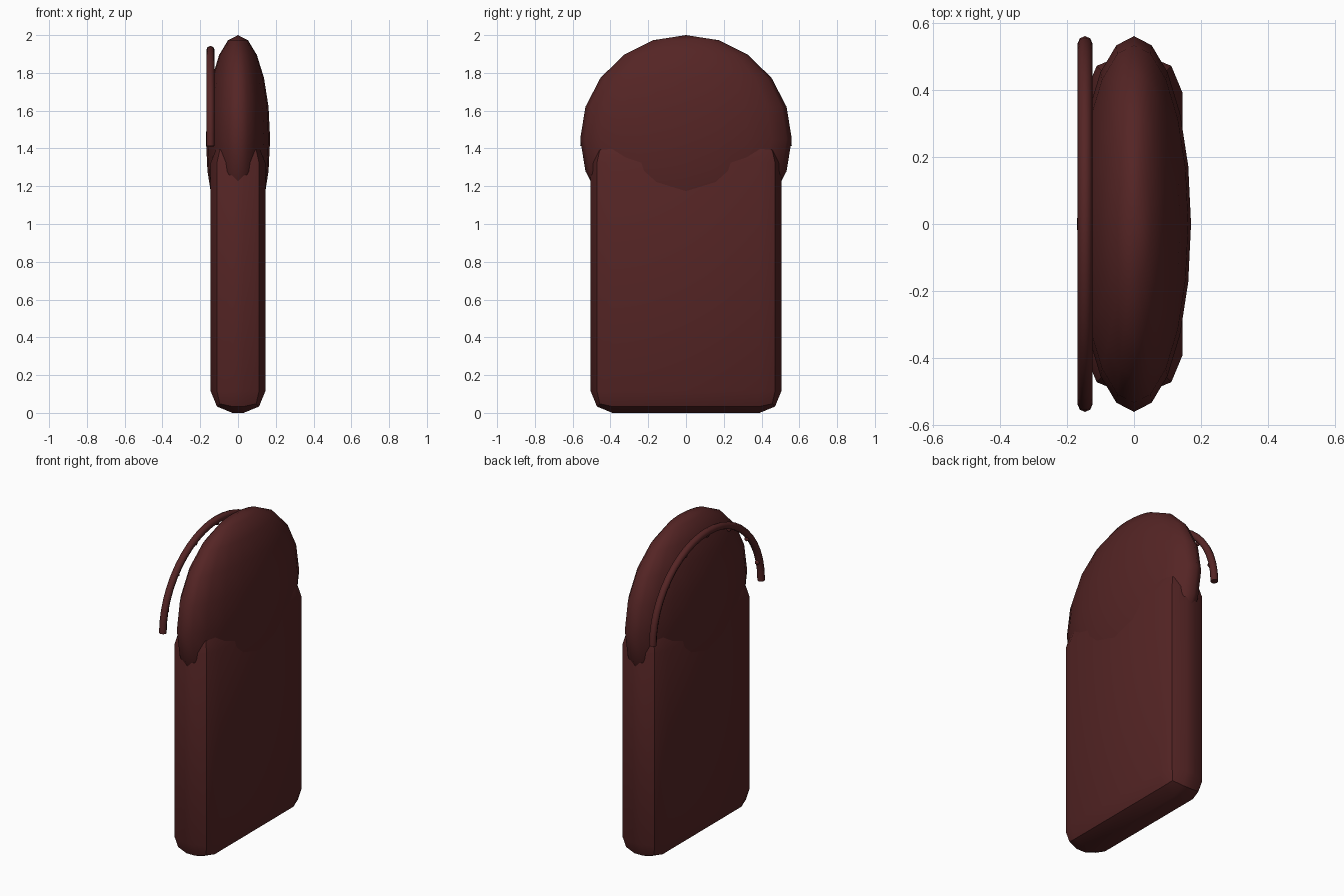
import bpy
import math
from math import radians, sin, cos

cube = bpy.data.objects.get("Cube")
if cube:
    bpy.data.objects.remove(cube, do_unlink=True)

# Single dark maroon material
COLOUR = (0.09, 0.018, 0.018, 1)
maroon = bpy.data.materials.new("dark_maroon")
maroon.use_nodes = True
maroon.diffuse_color = COLOUR
maroon.node_tree.nodes["Principled BSDF"].inputs["Base Color"].default_value = COLOUR


def finish(obj, name, angle=30):
    """Name, colour and smooth a part."""
    obj.name = name
    obj.data.materials.clear()
    obj.data.materials.append(maroon)
    bpy.ops.object.select_all(action="DESELECT")
    obj.select_set(True)
    bpy.context.view_layer.objects.active = obj
    bpy.ops.object.transform_apply(location=False, rotation=False, scale=True)
    bpy.ops.object.shade_smooth_by_angle(angle=radians(angle))
    return obj


# Bevelled slab body
bpy.ops.mesh.primitive_cube_add(size=1, location=(0, 0, 0.72))
body = bpy.context.object
body.scale = (0.29, 1.01, 1.44)
bpy.ops.object.transform_apply(location=False, rotation=False, scale=True)
bevel = body.modifiers.new("rounded_edges", "BEVEL")
bevel.width = 0.115
bevel.segments = 2
bpy.ops.object.modifier_apply(modifier=bevel.name)
finish(body, "slab_body")

# Flattened round top
bpy.ops.mesh.primitive_uv_sphere_add(segments=20, ring_count=10, radius=1,
                                     location=(0, 0, 1.45))
dome = bpy.context.object
dome.scale = (0.17, 0.56, 0.55)
finish(dome, "rounded_top", 60)

# Arched rim along the right side
RIM_X, RIM_Z, RIM_Y_RADIUS, RIM_Z_RADIUS = -0.146, 1.412, 0.538, 0.509


def rim_point(degrees, inset=0):
    a = radians(degrees)
    return (RIM_X, (RIM_Y_RADIUS - inset) * cos(a),
            RIM_Z + (RIM_Z_RADIUS - inset) * sin(a))


STEPS = 24
curve = bpy.data.curves.new("arched_rim", "CURVE")
curve.dimensions = "3D"
curve.bevel_depth = 0.022
curve.bevel_resolution = 2
curve.use_fill_caps = True
path = curve.splines.new("POLY")
path.points.add(STEPS)
for i, point in enumerate(path.points):
    point.co = (*rim_point(180 * i / STEPS), 1)
rim = bpy.data.objects.new("arched_rim", curve)
bpy.context.collection.objects.link(rim)
bpy.ops.object.select_all(action="DESELECT")
rim.select_set(True)
bpy.context.view_layer.objects.active = rim
bpy.ops.object.convert(target="MESH")
finish(bpy.context.object, "arched_rim", 50)

# Small beads on the inside of the rim
for i in range(7):
    bpy.ops.mesh.primitive_uv_sphere_add(segments=10, ring_count=6, radius=0.014,
                                         location=rim_point(15 + 25 * i, 0.022))
    finish(bpy.context.object, f"rim_bead_{i + 1}", 60)
